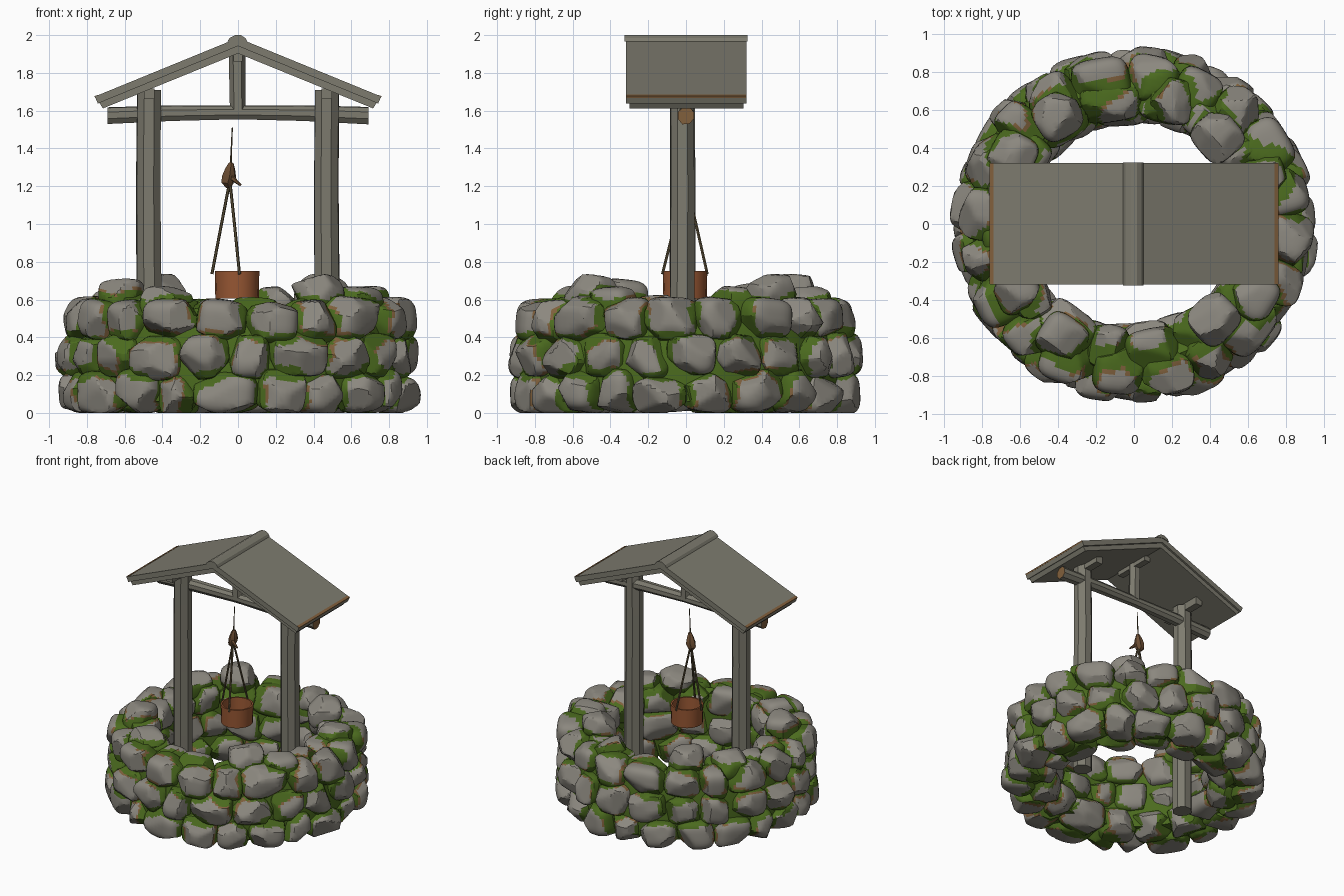
import bpy, bmesh, math, random
from mathutils import Vector, Matrix, noise

if "Cube" in bpy.data.objects:
    bpy.data.objects.remove(bpy.data.objects["Cube"])

random.seed(11)
R = random.uniform


def material(name, rgb):
    m = bpy.data.materials.new(name)
    m.diffuse_color = (*rgb, 1)
    m.use_nodes = True
    m.node_tree.nodes["Principled BSDF"].inputs["Base Color"].default_value = m.diffuse_color
    return m


STONE = material("grey stone", (0.26, 0.245, 0.212))
MOSS = material("green moss", (0.07, 0.145, 0.013))
EARTH = material("brown earth", (0.21, 0.115, 0.045))
WOOD = material("weathered wood", (0.205, 0.197, 0.157))
CUT = material("cut wood", (0.22, 0.115, 0.045))
KNOT = material("knot brown", (0.16, 0.08, 0.035))
BUCKET = material("bucket brown", (0.31, 0.095, 0.033))
ROPE = material("rope", (0.12, 0.09, 0.045))


def finish(name, bm, mats, angle=30):
    bmesh.ops.recalc_face_normals(bm, faces=bm.faces[:])
    me = bpy.data.meshes.new(name)
    for f in bm.faces:
        f.smooth = True
    bm.to_mesh(me)
    bm.free()
    for m in mats:
        me.materials.append(m)
    me.set_sharp_from_angle(angle=math.radians(angle))
    ob = bpy.data.objects.new(name, me)
    bpy.context.collection.objects.link(ob)
    return ob


def tube(name, path, mat, sides=8, cap=None, wobble=0.0):
    """Loft polygon rings along a path of (x, y, z, radius)."""
    bm = bmesh.new()
    pts = [Vector(p[:3]) for p in path]
    rot = (pts[-1] - pts[0]).to_track_quat('Z', 'Y')
    rings = []
    spread = [1 + R(-wobble, wobble) for _ in range(sides)]
    for p, q in zip(pts, path):
        ring = []
        for i in range(sides):
            a = (i + 0.5) * math.tau / sides
            r = q[3] * spread[i]
            ring.append(bm.verts.new(p + rot @ Vector((r * math.cos(a), r * math.sin(a), 0))))
        rings.append(ring)
    for a, b in zip(rings, rings[1:]):
        for i in range(sides):
            j = (i + 1) % sides
            bm.faces.new((a[i], a[j], b[j], b[i]))
    for ring in (rings[0], rings[-1]):
        bm.faces.new(ring).material_index = 1 if cap else 0
    return finish(name, bm, [mat, cap] if cap else [mat])


def prism(name, profile, y0, y1, mat):
    """Extrude an xz profile along y."""
    bm = bmesh.new()
    a = [bm.verts.new((x, y0, z)) for x, z in profile]
    b = [bm.verts.new((x, y1, z)) for x, z in profile]
    bm.faces.new(a)
    bm.faces.new(b)
    for i in range(len(a)):
        j = (i + 1) % len(a)
        bm.faces.new((a[i], a[j], b[j], b[i]))
    return finish(name, bm, [mat], 10)


# ---- stone wall: layout of every stone as (course name, matrix) ----
stones = []


def place(course, x, y, z, ang, rad, tan, up):
    rot = (Matrix.Rotation(ang + R(-.12, .12), 4, 'Z') @ Matrix.Rotation(R(-.12, .12), 4, 'X')
           @ Matrix.Rotation(R(-.12, .12), 4, 'Y'))
    stones.append((course, Matrix.Translation((x, y, z)) @ rot @ Matrix.Diagonal((rad, tan, up, 1))))


def ring(course, n, r, z, depth, up, phase):
    edges = [(i + R(-.16, .16)) * math.tau / n + phase for i in range(n)]
    edges.append(edges[0] + math.tau)
    for a0, a1 in zip(edges, edges[1:]):
        a, rr = (a0 + a1) / 2, r + R(-.018, .018)
        place(course, rr * 1.04 * math.cos(a), rr * math.sin(a), z + R(-.012, .012), a,
              depth * R(.93, 1.07), r * (a1 - a0) / 2 * 1.10, up * R(.92, 1.08))


ring("outer_stones_low", 21, 0.795, 0.108, 0.13, 0.110, 0.0)
ring("outer_stones_middle", 21, 0.80, 0.30, 0.13, 0.113, 0.16)
ring("outer_stones_high", 20, 0.775, 0.49, 0.13, 0.113, 0.05)
ring("inner_stones_low", 16, 0.65, 0.108, 0.12, 0.110, 0.1)
ring("inner_stones_middle", 16, 0.65, 0.30, 0.12, 0.113, 0.3)
ring("inner_stones_high", 16, 0.65, 0.50, 0.115, 0.110, 0.0)
for x, y, z in [(.42, -.50, .625), (.44, .46, .625), (-.40, .57, .625), (-.64, .36, .58),
                (.68, .25, .56), (-.62, -.34, .60), (.63, -.38, .56), (.2, .65, .56), (-.38, -.6, .56)]:
    place("top_stones", x, y, z, math.atan2(y, x), .12, .125, .108)


def stone(target, k, mtx):
    """Rounded block with flattened facets, mossy where it nears its neighbours."""
    cuts = [(Vector((R(-1, 1), R(-1, 1), R(-1, 1))).normalized(), R(.84, 1.05)) for _ in range(11)]
    bm = bmesh.new()
    bmesh.ops.create_cube(bm, size=2)
    bmesh.ops.subdivide_edges(bm, edges=bm.edges[:], cuts=9, use_grid_fill=True)
    for v in bm.verts:
        p = v.co.copy()
        p /= sum(abs(c) ** 3.6 for c in p) ** (1 / 3.6)
        for n, h in cuts:
            d = p.dot(n) - h
            if d > 0:
                p -= n * d
        v.co = mtx @ p
        v.co.z = max(v.co.z, 0.0)
    c = mtx.translation
    near = [m.inverted() for i, (_, m) in enumerate(stones)
            if i != k and (m.translation - c).length < .38]
    for f in bm.faces:
        p = f.calc_center_median()
        q = min(sum(abs(t) ** 3 for t in (m @ p)) ** (1 / 3) for m in near)
        q += 0.42 * noise.noise(p * 4.5)
        f.material_index = 1 if q < 1.22 else 0
        if 1.19 < q < 1.28 and noise.noise(p * 4 + Vector((7, 3, 1))) > 0.1:
            f.material_index = 2
    tmp = bpy.data.meshes.new("stone_part")
    bm.to_mesh(tmp)
    bm.free()
    target.from_mesh(tmp)
    bpy.data.meshes.remove(tmp)


for course in dict.fromkeys(s[0] for s in stones):
    bm = bmesh.new()
    for k, (name, mtx) in enumerate(stones):
        if name == course:
            stone(bm, k, mtx)
    finish(course, bm, [STONE, MOSS, EARTH], 26)

# ---- moss packing between the stones ----
bm = bmesh.new()
prof = [(.60, .06), (.83, .06), (.85, .3), (.80, .50), (.72, .55), (.60, .50)]
vs = [[bm.verts.new((r * 1.04 * math.cos(i * math.tau / 40), r * math.sin(i * math.tau / 40), z))
       for r, z in prof] for i in range(40)]
for i in range(40):
    for j in range(6):
        a, b, j2 = vs[i], vs[(i + 1) % 40], (j + 1) % 6
        bm.faces.new((a[j], b[j], b[j2], a[j2]))
finish("moss_packing", bm, [MOSS])

# ---- timber frame ----
for side, s in (("left", -1), ("right", 1)):
    x = s * .47
    tube(side + "_post", [(x, -.02, .02, .072), (x, -.02, .6, .072), (x - .004, -.018, 1.2, .070),
                          (x, -.02, 1.71, .069)], WOOD, 8, wobble=.05)
    tube(side + "_purlin", [(x, -.19, 1.69, .04), (x, .17, 1.69, .04)], WOOD, 4)
    # roof slope: top board, slightly smaller under board, worn brown strip along the eave
    prism(side + "_roof_board", [(0, 1.985), (s * .758, 1.675), (s * .742, 1.638), (0, 1.942)],
          -.318, .32, WOOD)
    prism(side + "_roof_underboard", [(0, 1.944), (s * .735, 1.643), (s * .715, 1.612), (0, 1.903)],
          -.30, .305, WOOD)
    prism(side + "_eave_strip", [(s * .740, 1.6844), (s * .760, 1.677), (s * .756, 1.667),
                                 (s * .740, 1.674)], -.316, .318, CUT)
tube("cross_beam", [(-.69, 0, 1.575, .046), (-.35, 0, 1.588, .043), (0, 0, 1.592, .038),
                    (.35, 0, 1.588, .043), (.69, 0, 1.575, .048)], WOOD, 8, CUT, .07)
tube("king_post", [(0, 0, 1.60, .042), (-.005, 0, 1.93, .044)], WOOD, 6, wobble=.05)
tube("ridge_purlin", [(0, -.15, 1.885, .035), (0, .15, 1.885, .035)], WOOD, 4)
prism("ridge_cap", [(-.057, 1.965), (-.045, 1.984), (-.015, 2.0), (.015, 2.0), (.04, 1.984),
                    (.05, 1.965), (0, 1.975)], -.325, .325, WOOD)

# ---- rope, knot and bucket ----
tube("hanging_rope", [(-.03, 0, 1.51, .003), (-.035, 0, 1.4, .004), (-.04, 0, 1.27, .006)], ROPE, 6)
for name, x, y in (("left", -.138, .0), ("back", .008, .113), ("front", .008, -.125)):
    tube("rope_strand_" + name, [(-.043, 0, 1.23, .008), (-.02 + x * .53, y * .53, .97, .008),
                                 (x, y, .735, .008)], ROPE, 6)
tube("rope_knot", [(-.05, 0, 1.19, .012), (-.055, 0, 1.215, .032), (-.045, 0, 1.25, .038),
                   (-.04, 0, 1.29, .027), (-.035, 0, 1.325, .012)], KNOT, 7, wobble=.2)
tube("knot_end", [(-.04, -.02, 1.25, .016), (.015, -.03, 1.205, .006)], KNOT, 6)
bm = bmesh.new()
prof = [(0, .606), (.115, .606), (.118, .75), (.105, .75), (.100, .635), (0, .635)]
verts = [bm.verts.new((r, 0, z)) for r, z in prof]
edges = [bm.edges.new(pair) for pair in zip(verts, verts[1:])]
bmesh.ops.spin(bm, geom=verts + edges, cent=(0, 0, 0), axis=(0, 0, 1), angle=math.tau, steps=20)
bmesh.ops.remove_doubles(bm, verts=bm.verts[:], dist=.0005)
bmesh.ops.translate(bm, verts=bm.verts[:], vec=(-.005, -.005, 0))
finish("bucket", bm, [BUCKET])
